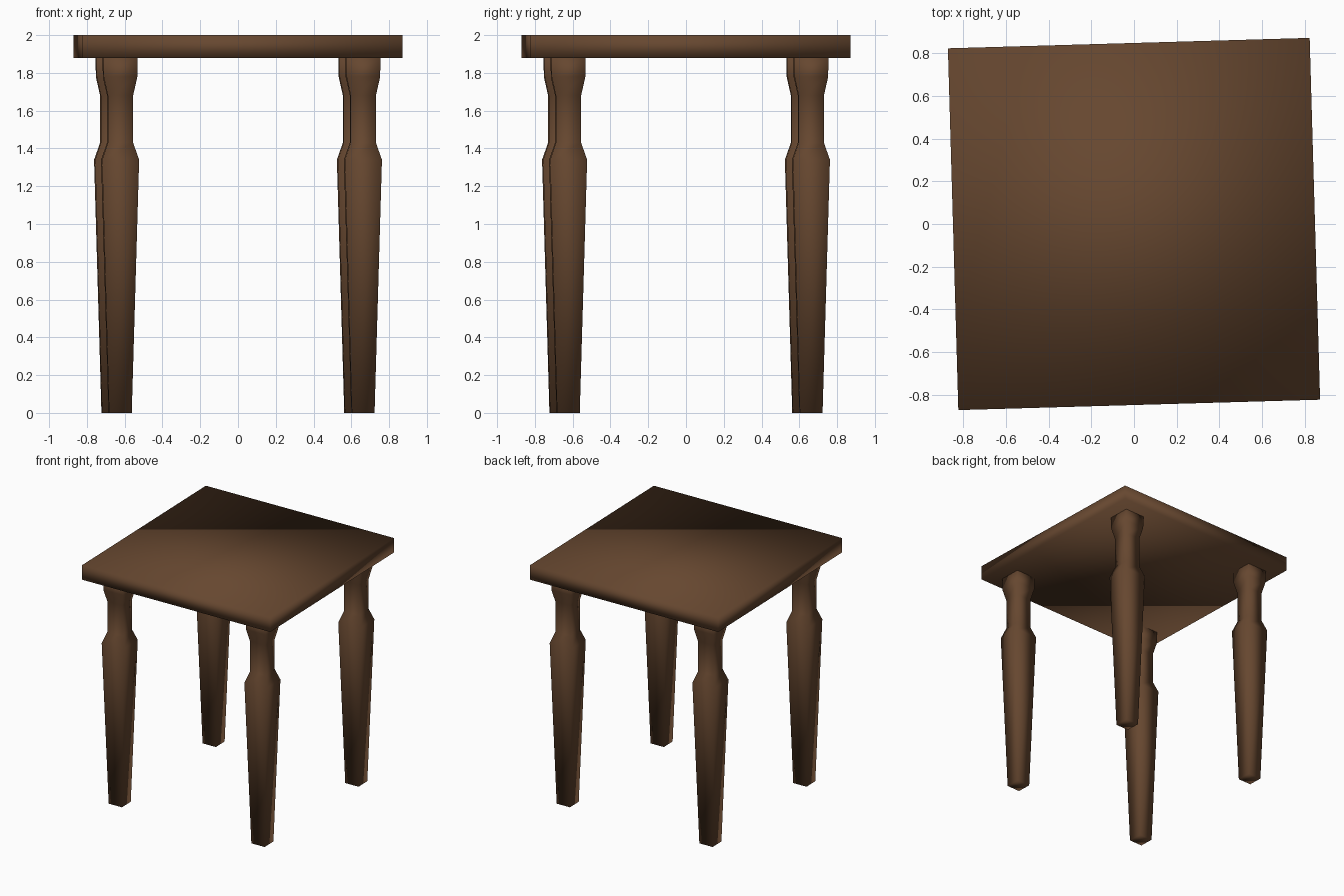
import bpy, bmesh
from math import radians, sin, cos
from mathutils import Matrix

cube = bpy.data.objects.get("Cube")
if cube:
    bpy.data.objects.remove(cube, do_unlink=True)

TURN = Matrix.Rotation(radians(1.65), 4, 'Z')   # the whole table stands slightly turned

wood = bpy.data.materials.new("dark_brown_wood")
wood.use_nodes = True
colour = (0.133, 0.063, 0.029, 1)
wood.diffuse_color = colour
wood.node_tree.nodes["Principled BSDF"].inputs["Base Color"].default_value = colour


def square_column(name, profile, x=0, y=0):
    """Stack square rings given as (z, half width), cap both ends, smooth shade."""
    bm = bmesh.new()
    rings = []
    for z, h in profile:
        corners = ((-h, -h), (h, -h), (h, h), (-h, h))
        rings.append([bm.verts.new((x + cx, y + cy, z)) for cx, cy in corners])
    for low, high in zip(rings, rings[1:]):
        for i in range(4):
            j = (i + 1) % 4
            bm.faces.new((low[i], low[j], high[j], high[i]))
    bm.faces.new(rings[0][::-1])
    bm.faces.new(rings[-1])
    bm.transform(TURN)
    for face in bm.faces:
        face.smooth = True
    mesh = bpy.data.meshes.new(name)
    bm.to_mesh(mesh)
    bm.free()
    mesh.materials.append(wood)
    obj = bpy.data.objects.new(name, mesh)
    bpy.context.collection.objects.link(obj)
    return obj


# Square slab top
square_column("table_top", [(1.88, 0.848), (2.0, 0.848)])

# Four tapered legs with a narrow neck under a wider head
leg_profile = [(0, 0.06), (1.34, 0.098), (1.43, 0.067),
               (1.68, 0.067), (1.78, 0.089), (1.885, 0.09)]
for side, sx in (("right", -1), ("left", 1)):
    for end, sy in (("front", -1), ("back", 1)):
        square_column(f"{end}_{side}_leg", leg_profile, sx * 0.643, sy * 0.643)
